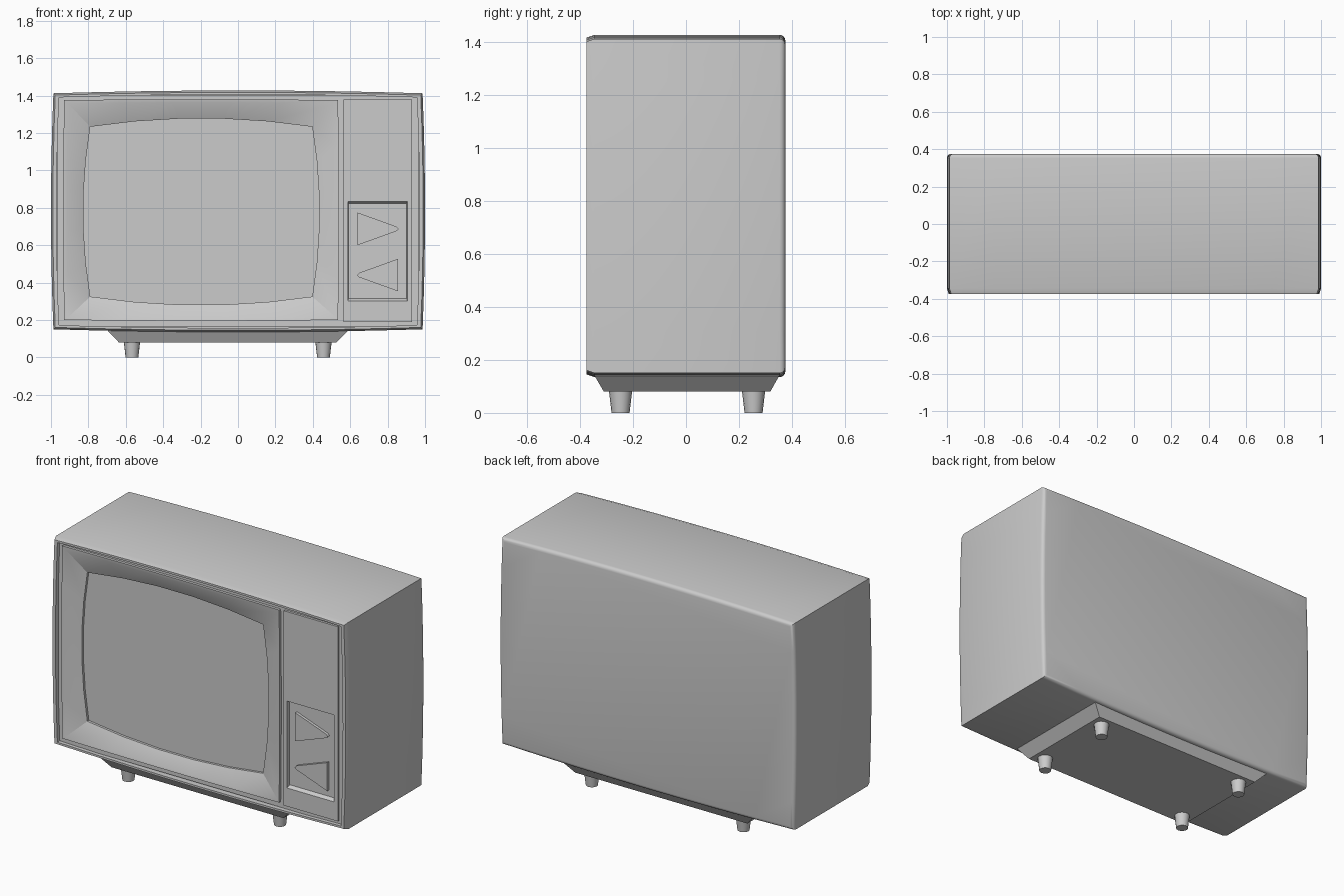
import bpy, bmesh, math

if "Cube" in bpy.data.objects:
    bpy.data.objects.remove(bpy.data.objects["Cube"])


def ring(x0, x1, z0, z1, y, bx=0.0, bz=0.0, n=5):
    """Rectangle at depth y whose sides bow outward by bx / bz."""
    def bow(t):
        return 1 - (2 * t - 1) ** 2
    ts = [i / n for i in range(n)]
    w, h = x1 - x0, z1 - z0
    pts = [(x0 + w * t, y, z0 - bz * bow(t)) for t in ts]
    pts += [(x1 + bx * bow(t), y, z0 + h * t) for t in ts]
    pts += [(x1 - w * t, y, z1 + bz * bow(t)) for t in ts]
    pts += [(x0 - bx * bow(t), y, z1 - h * t) for t in ts]
    return pts


def loft(name, rings, angle=25):
    """Closed solid skinned through matching rings."""
    bm = bmesh.new()
    loops = [[bm.verts.new(p) for p in r] for r in rings]
    for a, b in zip(loops, loops[1:]):
        for i in range(len(a)):
            j = (i + 1) % len(a)
            bm.faces.new((a[i], a[j], b[j], b[i]))
    bm.faces.new(loops[0])
    bm.faces.new(loops[-1])
    bmesh.ops.recalc_face_normals(bm, faces=bm.faces)
    me = bpy.data.meshes.new(name)
    bm.to_mesh(me)
    bm.free()
    ob = bpy.data.objects.new(name, me)
    bpy.context.collection.objects.link(ob)
    bpy.ops.object.select_all(action='DESELECT')
    bpy.context.view_layer.objects.active = ob
    ob.select_set(True)
    bpy.ops.object.shade_smooth_by_angle(angle=math.radians(angle))
    return ob


# Cabinet: rounded back, bowed sides, slightly tapered front, recessed face
def body(inset, y, inset_z=None):
    iz = inset if inset_z is None else inset_z
    return ring(-0.987 + inset, 0.987 - inset, 0.15 + iz, 1.412 - iz, y,
                0.013, 0.015, 8)


R = 0.022
rings = []
for k in range(5):
    a = math.pi / 2 * k / 4
    rings.append(body(R * (1 - math.sin(a)), 0.375 - R * (1 - math.cos(a))))
rings += [body(0, -0.345), body(0.01, -0.375), body(0.03, -0.375, 0.022),
          body(0.03, -0.30, 0.022)]
loft("cabinet", rings)

# Screen surround with funnel and flat screen
screen = (-0.79, 0.397, 0.325, 1.233)
loft("screen_surround", [
    ring(-0.965, 0.55, 0.165, 1.40, -0.28),
    ring(-0.965, 0.55, 0.165, 1.40, -0.352),
    ring(-0.93, 0.535, 0.20, 1.375, -0.352, 0.004, 0.005),
    ring(-0.93, 0.535, 0.20, 1.375, -0.368, 0.004, 0.005),
    ring(-0.91, 0.525, 0.212, 1.358, -0.366, 0.004, 0.005),
    ring(*screen, -0.325, 0.038, 0.045),
    ring(*screen, -0.31, 0.038, 0.045)])

# Control panel with recessed tray
loft("control_panel", [
    ring(0.55, 0.965, 0.165, 1.40, -0.28, n=1),
    ring(0.55, 0.965, 0.165, 1.40, -0.352, n=1),
    ring(0.565, 0.93, 0.19, 1.378, -0.352, n=1),
    ring(0.565, 0.93, 0.19, 1.378, -0.366, n=1),
    ring(0.587, 0.905, 0.302, 0.832, -0.366, n=1),
    ring(0.591, 0.901, 0.315, 0.822, -0.345, n=1)])

# Triangular buttons with blunt tips, pointing opposite ways
for name, base, tip, z in (("upper_button", 0.64, 0.86, 0.687),
                           ("lower_button", 0.856, 0.636, 0.44)):
    s = 1 if tip > base else -1
    outline = [(base, z - 0.087), (tip - s * 0.012, z - 0.012), (tip, z),
               (tip - s * 0.012, z + 0.012), (base, z + 0.087)]
    loft(name, [[(x, y, h) for x, h in outline] for y in (-0.34, -0.362)])


# Tapered plinth
def plan(x0, x1, y0, y1, z):
    return [(x0, y0, z), (x1, y0, z), (x1, y1, z), (x0, y1, z)]


loft("plinth", [plan(-0.637, 0.525, -0.31, 0.318, 0.08),
                plan(-0.695, 0.585, -0.345, 0.352, 0.14),
                plan(-0.695, 0.585, -0.345, 0.352, 0.155)])

# Round tapered feet
for i, x in enumerate((-0.567, 0.457)):
    for j, y in enumerate((-0.247, 0.255)):
        loft(f"foot_{i}_{j}", [
            [(x + r * math.cos(a * math.pi / 8), y + r * math.sin(a * math.pi / 8), z)
             for a in range(16)] for r, z in ((0.034, 0.0), (0.044, 0.085))], 40)
